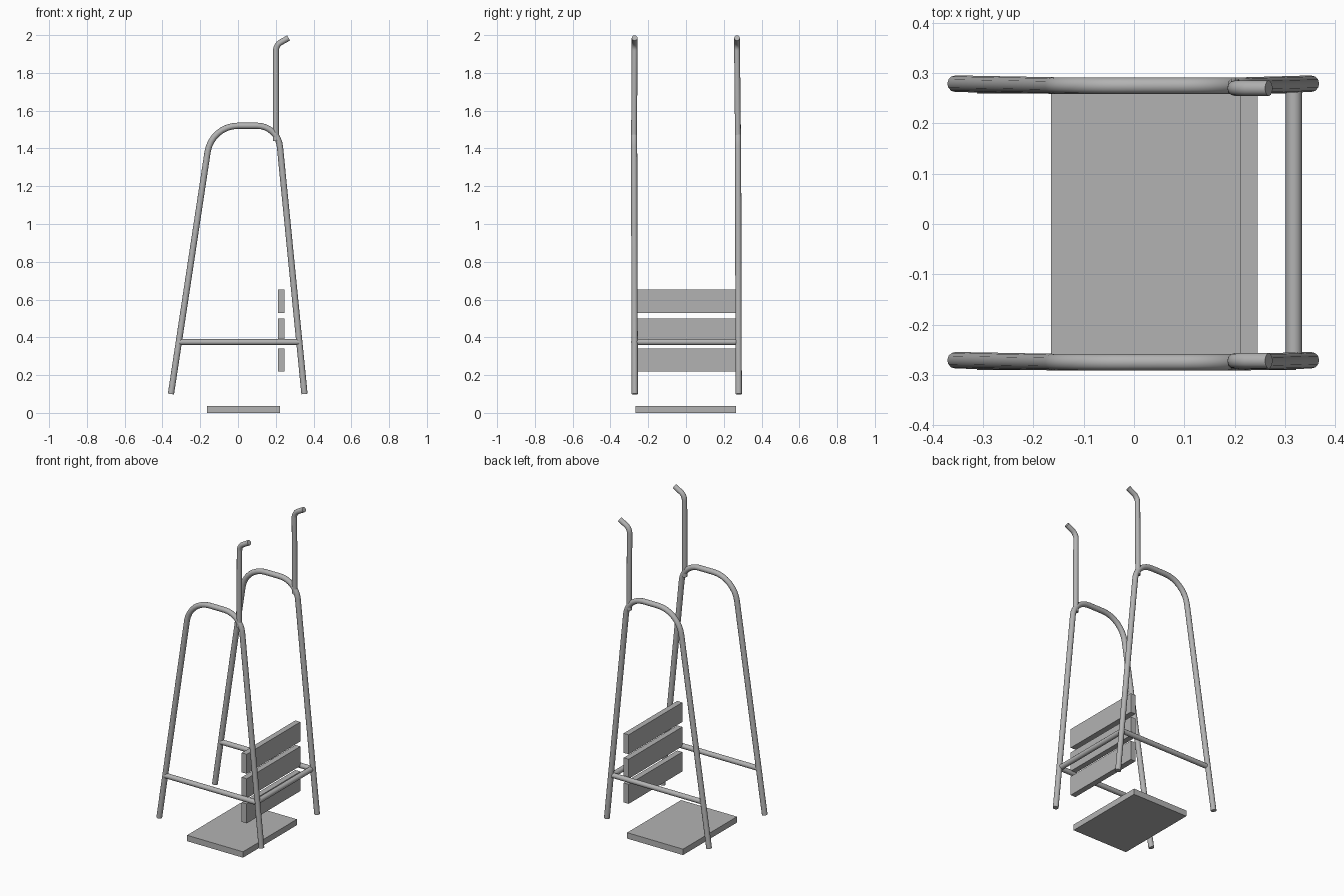
import bpy
import math
from mathutils import Vector

cube = bpy.data.objects.get("Cube")
if cube:
    bpy.data.objects.remove(cube, do_unlink=True)


def make_material(name, value):
    mat = bpy.data.materials.new(name)
    mat.use_nodes = True
    colour = (value, value, value, 1)
    mat.diffuse_color = colour
    mat.node_tree.nodes["Principled BSDF"].inputs["Base Color"].default_value = colour
    return mat


grey = make_material("plain grey", 0.45)


def rounded(points, trims, steps=8):
    """Replace inner corners of a path by curves trimmed back by a length."""
    pts = [Vector(p) for p in points]
    path = [pts[0]]
    for before, corner, after, trim in zip(pts, pts[1:], pts[2:], trims):
        a = corner + (before - corner).normalized() * trim
        b = corner + (after - corner).normalized() * trim
        half = (a - corner).angle(b - corner) / 2
        centre = corner + ((a + b) / 2 - corner).normalized() * trim / math.cos(half)
        sweep = math.pi - 2 * half
        for i in range(steps + 1):
            t = i / steps
            u = (a - centre) * math.sin((1 - t) * sweep) + (b - centre) * math.sin(t * sweep)
            path.append(centre + u / math.sin(sweep))
    return path + [pts[-1]]


def tube(name, path, radius):
    curve = bpy.data.curves.new(name, "CURVE")
    curve.dimensions = "3D"
    curve.bevel_depth = radius
    curve.bevel_resolution = 4
    curve.use_fill_caps = True
    spline = curve.splines.new("POLY")
    spline.points.add(len(path) - 1)
    for point, co in zip(spline.points, path):
        point.co = (*co, 1)
    obj = bpy.data.objects.new(name, curve)
    bpy.context.collection.objects.link(obj)
    bpy.ops.object.select_all(action="DESELECT")
    obj.select_set(True)
    bpy.context.view_layer.objects.active = obj
    bpy.ops.object.convert(target="MESH")
    obj = bpy.context.object
    obj.data.materials.clear()
    obj.data.materials.append(grey)
    bpy.ops.object.shade_smooth_by_angle(angle=math.radians(40))


def board(name, low, high):
    low, high = Vector(low), Vector(high)
    bpy.ops.mesh.primitive_cube_add(size=1, location=(low + high) / 2)
    obj = bpy.context.object
    obj.name = name
    obj.scale = high - low
    bpy.ops.object.transform_apply(location=False, rotation=False, scale=True)
    obj.data.materials.append(grey)


# Two arched side frames, each with a hooked upright and a low rail
for side, y in (("front", -0.275), ("back", 0.275)):
    foot_y = y + 0.004
    arch = [(-0.355, foot_y, 0.1), (-0.14, y, 1.52), (0.211, y, 1.52), (0.352, foot_y, 0.1)]
    tube(side + "_arched_frame", rounded(arch, (0.14, 0.11)), 0.0165)
    hook_y = y + 0.003 if y < 0 else y - 0.005
    hook = [(0.201, y, 1.44), (0.201, hook_y, 1.948), (0.268, hook_y, 1.985)]
    tube(side + "_hooked_upright", rounded(hook, (0.03,)), 0.0155)
    tube(side + "_low_rail", [(-0.312, y, 0.375), (0.322, y, 0.375)], 0.0155)

# Rail joining the two frames
tube("cross_rail", [(0.318, -0.275, 0.375), (0.318, 0.275, 0.375)], 0.0165)

# Seat board and backrest slats
board("seat", (-0.165, -0.268, 0), (0.222, 0.265, 0.037))
for name, z in (("lower", 0.22), ("middle", 0.377), ("upper", 0.53)):
    board(name + "_back_slat", (0.211, -0.265, z), (0.246, 0.265, z + 0.122))
